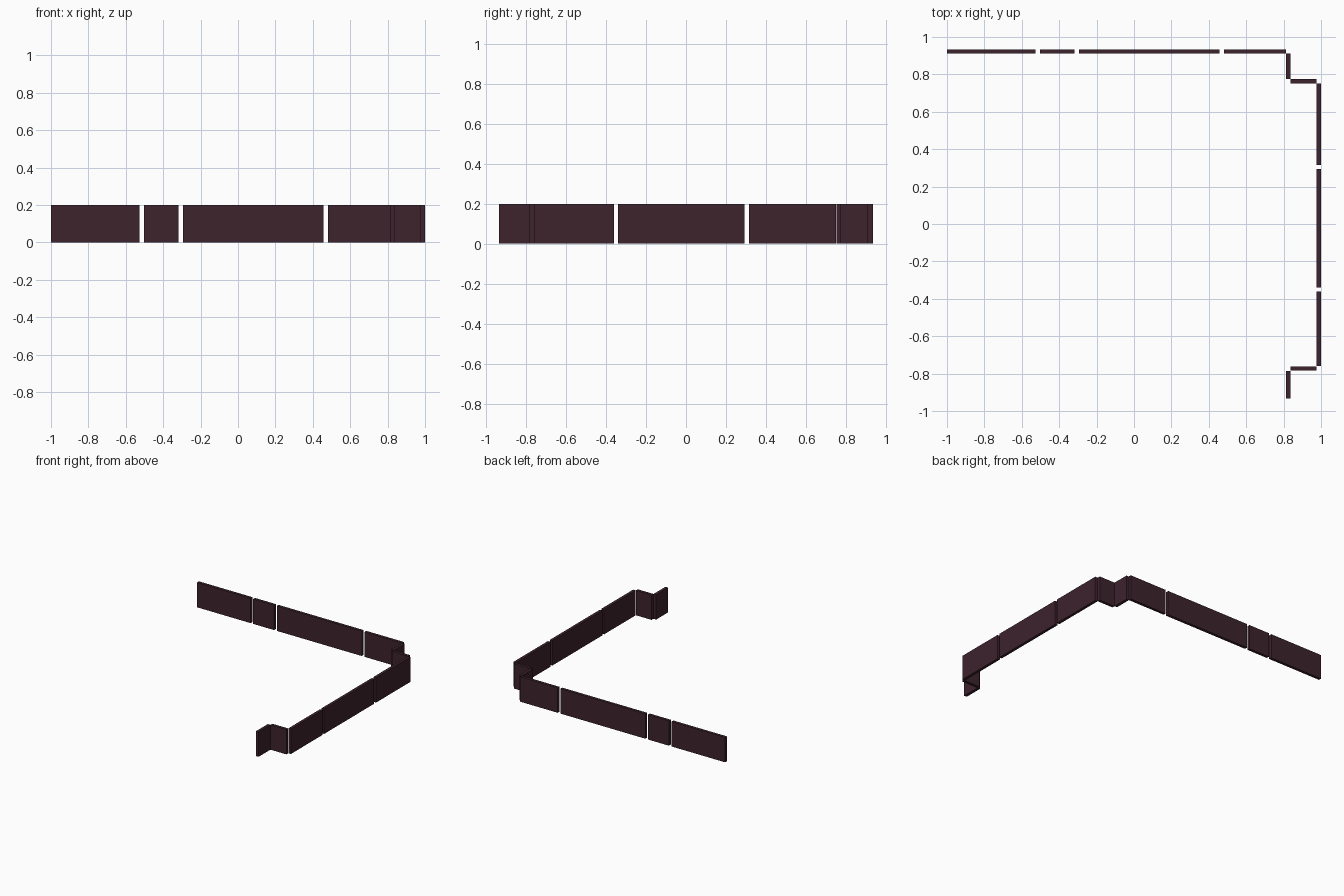
import bpy

if "Cube" in bpy.data.objects:
    bpy.data.objects.remove(bpy.data.objects["Cube"])

H = 0.199   # wall height
T = 0.023   # wall thickness

mat = bpy.data.materials.new("dark plum")
mat.diffuse_color = (0.047, 0.017, 0.027, 1)
mat.use_nodes = True
mat.node_tree.nodes["Principled BSDF"].inputs["Base Color"].default_value = mat.diffuse_color


def panel(name, x0, x1, y0, y1):
    """Upright flat panel filling the given floor rectangle."""
    bpy.ops.mesh.primitive_cube_add(size=1, location=((x0 + x1) / 2, (y0 + y1) / 2, H / 2))
    ob = bpy.context.object
    ob.name = name
    ob.scale = (x1 - x0, y1 - y0, H)
    bpy.ops.object.transform_apply(location=False, rotation=False, scale=True)
    ob.data.materials.append(mat)


# Back wall run, with narrow gaps
for i, (a, b) in enumerate([(-1, -0.526), (-0.503, -0.318), (-0.295, 0.457), (0.481, 0.814)]):
    panel(f"back_wall_{i + 1}", a, b, 0.934 - T, 0.934)

# Right wall run
for i, (a, b) in enumerate([(-0.76, -0.361), (-0.339, 0.293), (0.316, 0.751)]):
    panel(f"right_wall_{i + 1}", 1 - T, 1, a, b)

# Stepped corners: a short side panel and a short return at each end
panel("back_corner_side", 0.813, 0.813 + T, 0.775, 0.911)
panel("back_corner_return", 0.837, 0.977, 0.752, 0.752 + T)
panel("front_corner_return", 0.837, 0.977, -0.761 - T, -0.761)
panel("front_corner_side", 0.813, 0.813 + T, -0.934, -0.785)
